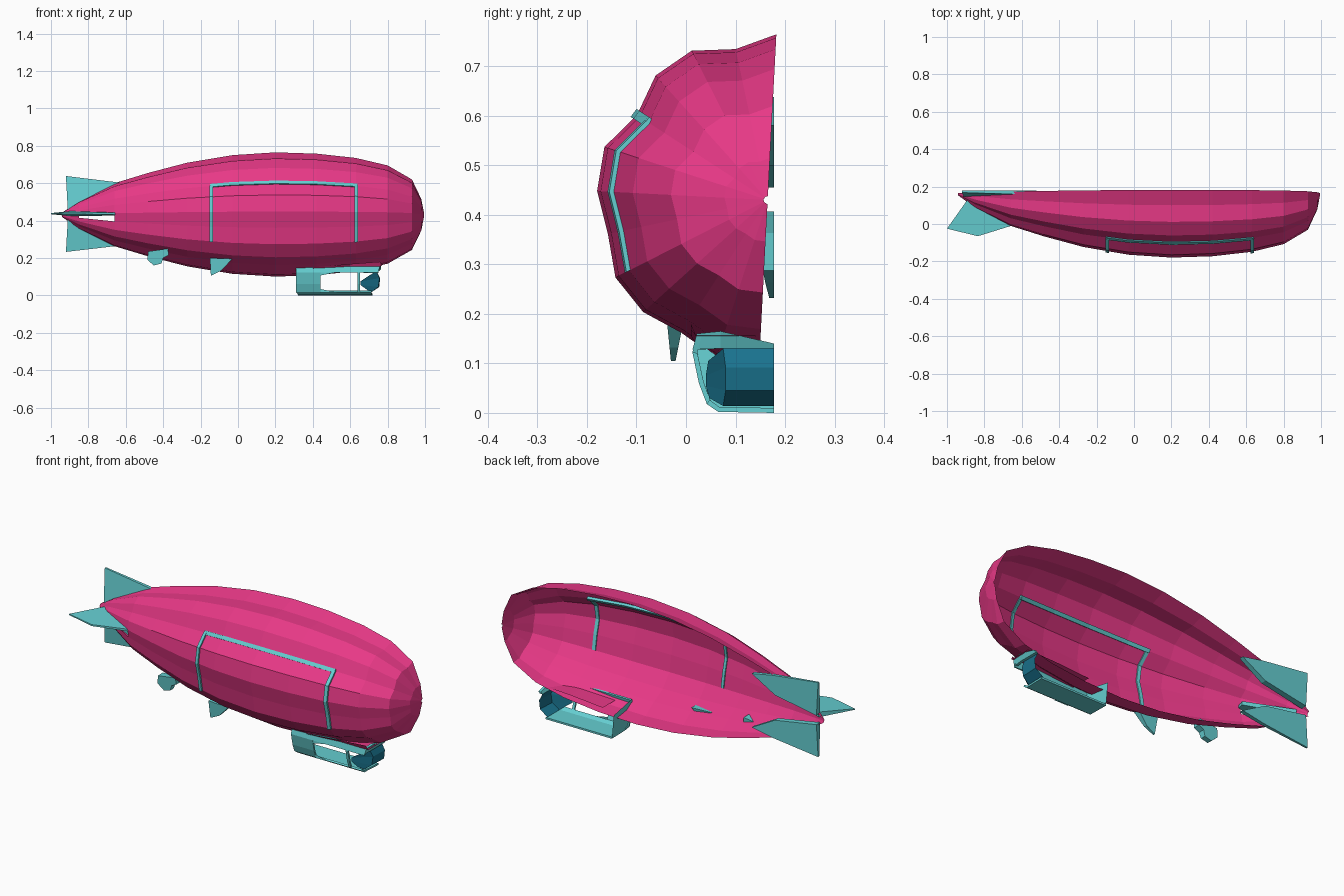
import bpy, bmesh, math
from mathutils import Vector

if "Cube" in bpy.data.objects:
    bpy.data.objects.remove(bpy.data.objects["Cube"])


def material(name, rgb):
    m = bpy.data.materials.new(name)
    m.diffuse_color = (*rgb, 1)
    m.use_nodes = True
    m.node_tree.nodes["Principled BSDF"].inputs["Base Color"].default_value = m.diffuse_color
    return m


PINK = material("pink", (0.80, 0.04, 0.24))
TEAL = material("teal", (0.13, 0.62, 0.64))
BLUE = material("blue", (0.01, 0.17, 0.27))


def add(name, verts, faces, mat):
    me = bpy.data.meshes.new(name)
    bm = bmesh.new()
    vs = [bm.verts.new(v) for v in verts]
    for f in faces:
        bm.faces.new([vs[i] for i in f])
    bmesh.ops.recalc_face_normals(bm, faces=bm.faces)
    bm.to_mesh(me)
    bm.free()
    me.materials.append(mat)
    ob = bpy.data.objects.new(name, me)
    bpy.context.collection.objects.link(ob)
    return ob


def loft(name, rows, mat, skip=(), closed=False):
    """Skin rows of equal length; skip holds (row, column) cells left open."""
    n = len(rows[0])
    faces = []
    for i in range(len(rows) - 1):
        for j in range(n if closed else n - 1):
            if (i, j) not in skip:
                k = (j + 1) % n
                faces.append((i * n + j, i * n + k, i * n + n + k, i * n + n + j))
    if closed:
        faces += [tuple(range(n)), tuple(range((len(rows) - 1) * n, len(rows) * n))]
    return add(name, [p for r in rows for p in r], faces, mat)


# Hull: half envelope with shallow grooves, open along the back
CY, CZ = 0.165, 0.43
stations = [(-0.94, 0.012), (-0.85, 0.075), (-0.66, 0.170), (-0.48, 0.225),
            (-0.27, 0.28), (-0.03, 0.32), (0.20, 0.335), (0.42, 0.328),
            (0.63, 0.305), (0.80, 0.265), (0.93, 0.19), (0.98, 0.085), (0.995, 0.008)]
ribs = [1, 0.93, 1.01, 1.01, 0.94, 1.035, 1.03, 0.985, 1.03, 1.01, 0.955, 1, 0.985]
angles = [93 - 15 * k for k in range(13)]


def hull_point(x, k, lift=0.0):
    for (x0, r0), (x1, r1) in zip(stations, stations[1:]):
        if x0 <= x <= x1:
            r = r0 + (r1 - r0) * (x - x0) / (x1 - x0)
            break
    r = r * ribs[k] + lift
    a = math.radians(angles[k])
    return Vector((x, CY - r * math.cos(a), CZ + r * math.sin(a)))


loft("hull", [[hull_point(x, k) for k in range(13)] for x, r in stations],
     PINK, skip={(1, 6)})

# Side panel frame: rail in the upper groove and two upright bands
xs = [-0.15, -0.03, 0.20, 0.42, 0.63, 0.64]
rail = []
for x in xs:
    p, q = hull_point(x, 4, -0.012), hull_point(x, 4, 0.008)
    up = Vector((0, 0.006, 0.008))
    rail.append([p - up, q - up, q + up, p + up])
loft("panel_rail", rail, TEAL, closed=True)
for label, x in (("rear", -0.143), ("front", 0.633)):
    band = []
    for k in range(4, 9):
        band.append([hull_point(x + dx, k, h) for dx, h in
                     ((-0.009, -0.006), (-0.009, 0.009), (0.009, 0.009), (0.009, -0.006))])
    loft("panel_band_" + label, band, TEAL, closed=True)


# Tail fins and belly struts: outlines as two facing sheets joined round the edge
def blade(name, front, back, mat=TEAL):
    return loft(name, [front, back], mat, closed=True)


upper = [(-0.92, 0.638), (-0.65, 0.605), (-0.52, 0.58), (-0.66, 0.50), (-0.91, 0.455)]
depth = [0.168, 0.160, 0.155, 0.148, 0.145]
for name, flip in (("upper_fin", 1), ("lower_fin", -0.95)):
    z = [CZ + flip * (p[1] - CZ) for p in upper]
    blade(name, [(p[0], d, h) for p, d, h in zip(upper, depth, z)],
          [(p[0], 0.178, h) for p, h in zip(upper, z)])

side = [(-0.64, 0.03), (-0.65, -0.008), (-0.835, -0.065), (-1.0, -0.025), (-0.89, 0.13)]
half = [0.010, 0.006, 0.004, 0.003, 0.014]
blade("side_fin", [(x, y, 0.437 + t) for (x, y), t in zip(side, half)],
      [(x, y, 0.437 - t) for (x, y), t in zip(side, half)])

strut_a = [(-0.15, 0.200), (-0.145, 0.105), (-0.09, 0.132), (-0.03, 0.195)]
blade("belly_strut_front", [(x, -0.040 + (0.2 - z) * 0.1, z) for x, z in strut_a],
      [(x, -0.002 - (0.2 - z) * 0.2, z) for x, z in strut_a])
strut_b = [(-0.48, 0.235), (-0.485, 0.19), (-0.45, 0.160), (-0.41, 0.17),
           (-0.40, 0.20), (-0.37, 0.215), (-0.375, 0.25)]
blade("belly_strut_rear", [(x, -0.005 + (0.25 - z) * 0.1, z) for x, z in strut_b],
      [(x, 0.04 - (0.25 - z) * 0.1, z) for x, z in strut_b])

# Gondola: half tub with an open side window and an open cockpit
section = [(0.178, 0.0), (0.065, 0.002), (0.042, 0.018), (0.026, 0.060),
           (0.013, 0.122), (0.022, 0.160)]
nose = [0.72, 0.715, 0.715, 0.73, 0.75, 0.76]
rows = []
for x in (0.31, 0.44, 0.638, 0.652, None):
    row = []
    for i, (y, z) in enumerate(section):
        px = nose[i] if x is None else x
        if x == 0.31 and i < 2:
            px = 0.322
        row.append((px, y, z))
    rows.append(row)
tub = loft("gondola", rows, TEAL, skip={(1, 2), (1, 3), (3, 2), (3, 3)})
mod = tub.modifiers.new("wall", 'SOLIDIFY')
mod.thickness = 0.010
mod.offset = -1

# Gondola rear wall, rear corner fillets and front brow
add("gondola_rear_wall", [(0.31, y, z) if i > 1 else (0.322, y, z)
    for i, (y, z) in enumerate(section)] + [(0.31, 0.178, 0.13)],
    [(0, 1, 2, 3, 4, 5, 6)], TEAL)
loft("gondola_brow", [
    [(0.76, 0.022, 0.160), (0.75, 0.013, 0.128), (0.738, 0.03, 0.128), (0.745, 0.03, 0.160)],
    [(0.765, 0.07, 0.165), (0.755, 0.07, 0.130), (0.74, 0.07, 0.130), (0.75, 0.07, 0.165)],
    [(0.765, 0.178, 0.140), (0.755, 0.178, 0.130), (0.74, 0.178, 0.130), (0.75, 0.178, 0.140)],
], TEAL, closed=True)
for label, z0, z1 in (("lower", 0.016, 0.034), ("upper", 0.124, 0.106)):
    y = 0.040 if z0 < 0.1 else 0.015
    add("window_corner_" + label, [(0.44, y, z0), (0.53, y, z0), (0.44, y, z1)],
        [(0, 1, 2)], TEAL)

# Collar between hull and gondola
loft("gondola_collar", [
    [(0.40, 0.012, 0.150), (0.40, 0.03, 0.135), (0.40, 0.145, 0.135)],
    [(0.60, 0.010, 0.168), (0.60, 0.025, 0.150), (0.60, 0.142, 0.150)],
    [(0.76, 0.010, 0.180), (0.77, 0.020, 0.156), (0.77, 0.140, 0.156)],
], PINK)

# Windshield: faceted half dome
loft("windshield", [
    [(0.74, 0.178, 0.130), (0.76, 0.178, 0.092), (0.755, 0.178, 0.045), (0.71, 0.178, 0.014)],
    [(0.74, 0.075, 0.130), (0.757, 0.080, 0.092), (0.75, 0.080, 0.045), (0.71, 0.075, 0.014)],
    [(0.70, 0.045, 0.105), (0.655, 0.040, 0.075), (0.655, 0.040, 0.055), (0.69, 0.047, 0.030)],
], BLUE)
